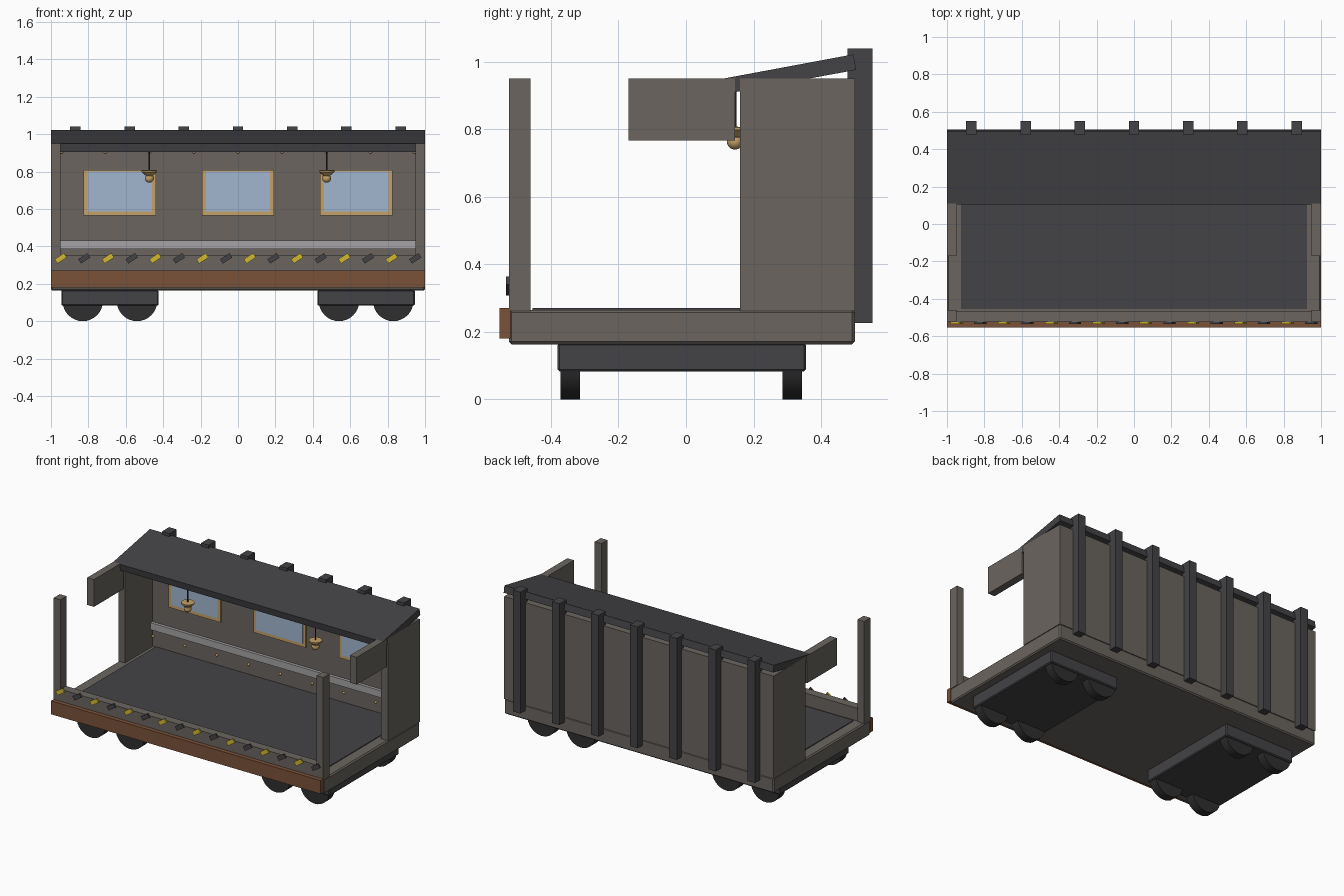
import bpy, bmesh, math
from mathutils import Matrix

if "Cube" in bpy.data.objects:
    bpy.data.objects.remove(bpy.data.objects["Cube"], do_unlink=True)


def material(name, r, g, b):
    m = bpy.data.materials.new(name)
    m.use_nodes = True
    m.diffuse_color = (r, g, b, 1)
    m.node_tree.nodes["Principled BSDF"].inputs["Base Color"].default_value = (r, g, b, 1)
    return m


GREY = material("warm grey", 0.145, 0.13, 0.115)
DARK = material("dark slate", 0.057, 0.055, 0.061)
BROWN = material("brown wood", 0.195, 0.085, 0.04)
GOLD = material("brass", 0.56, 0.36, 0.14)
GLASS = material("pale blue glass", 0.36, 0.47, 0.62)
YELLOW = material("warning yellow", 0.65, 0.49, 0.03)
SILVER = material("light grey", 0.38, 0.37, 0.38)
BLACK = material("near black", 0.028, 0.028, 0.03)


def finish(name, bm, mat, smooth=False):
    mesh = bpy.data.meshes.new(name)
    bmesh.ops.recalc_face_normals(bm, faces=bm.faces[:])
    bm.to_mesh(mesh)
    bm.free()
    mesh.materials.append(mat)
    ob = bpy.data.objects.new(name, mesh)
    bpy.context.collection.objects.link(ob)
    if smooth:
        bpy.ops.object.select_all(action="DESELECT")
        ob.select_set(True)
        bpy.context.view_layer.objects.active = ob
        bpy.ops.object.shade_smooth_by_angle(angle=math.radians(40))
    return ob


def box(name, x, y, z, mat, bevel=0):
    """Box from (min, max) pairs on each axis."""
    bm = bmesh.new()
    spans = (x, y, z)
    centre = [(a + b) / 2 for a, b in spans]
    size = [b - a for a, b in spans]
    bmesh.ops.create_cube(bm, size=1, matrix=Matrix.Translation(centre) @ Matrix.Diagonal((*size, 1)))
    ob = finish(name, bm, mat)
    if bevel:
        mod = ob.modifiers.new("edge bevel", "BEVEL")
        mod.width = bevel
        mod.segments = 1
    return ob


def cylinder(name, centre, radius, depth, mat, axis="Z", sides=32):
    bm = bmesh.new()
    turn = Matrix.Rotation(math.pi / 2, 4, "X") if axis == "Y" else Matrix()
    bmesh.ops.create_cone(bm, cap_ends=True, segments=sides, radius1=radius, radius2=radius,
                          depth=depth, matrix=Matrix.Translation(centre) @ turn)
    return finish(name, bm, mat, True)


def lathe(name, x, y, profile, mat):
    """Spin (radius, z) points about a vertical axis."""
    bm = bmesh.new()
    verts = [bm.verts.new((r, 0, z)) for r, z in profile]
    edges = [bm.edges.new(p) for p in zip(verts, verts[1:])]
    bmesh.ops.spin(bm, geom=verts + edges, cent=(0, 0, 0), axis=(0, 0, 1),
                   angle=math.tau, steps=24)
    bmesh.ops.remove_doubles(bm, verts=bm.verts[:], dist=0.0002)
    bmesh.ops.translate(bm, verts=bm.verts[:], vec=(x, y, 0))
    return finish(name, bm, mat, True)


def sided(side, a, b):
    return tuple(sorted((side * a, side * b)))


# Platform
box("base", (-1, 1), (-0.525, 0.5), (0.163, 0.265), GREY, 0.008)
box("floor", (-0.925, 0.925), (-0.455, 0.455), (0.26, 0.27), DARK)
box("front_beam", (-1, 1), (-0.553, -0.52), (0.18, 0.27), BROWN)
box("front_kerb", (-0.95, 0.95), (-0.525, -0.467), (0.262, 0.35), GREY)

# Walls, posts and brackets
box("back_wall", (-1, 1), (0.45, 0.5), (0.262, 0.95), GREY)
box("wall_rail", (-0.95, 0.95), (0.43, 0.452), (0.385, 0.432), SILVER)
for side, label in ((1, "left"), (-1, "right")):
    across = sided(side, 0.95, 1)
    box(label + "_wall", across, (0.16, 0.452), (0.262, 0.95), GREY)
    box(label + "_front_post", across, (-0.525, -0.46), (0.262, 0.95), GREY)
    box(label + "_bracket", across, (-0.17, 0.145), (0.767, 0.95), GREY)

# Sloping roof
bm = bmesh.new()
section = [(0.104, 0.949), (0.496, 1.022), (0.504, 0.976), (0.112, 0.904)]
face = bm.faces.new([bm.verts.new((-1, y, z)) for y, z in section])
ext = bmesh.ops.extrude_face_region(bm, geom=[face])["geom"]
bmesh.ops.translate(bm, vec=(2, 0, 0), verts=[g for g in ext if isinstance(g, bmesh.types.BMVert)])
finish("roof", bm, DARK)

# Ribs along the back
for i in range(-3, 4):
    x = i * 0.29
    box("back_rib", (x - 0.028, x + 0.028), (0.478, 0.552), (0.226, 1.04), DARK)

# Windows on the inner wall
for x in (-0.632, 0, 0.632):
    box("window_frame", (x - 0.193, x + 0.193), (0.441, 0.45), (0.565, 0.808), GOLD)
    box("window_glass", (x - 0.172, x + 0.172), (0.438, 0.442), (0.587, 0.8), GLASS)

# Rivet rows on the inner wall
for z in (0.335, 0.905):
    for i in range(-4, 5):
        bm = bmesh.new()
        bmesh.ops.create_uvsphere(bm, u_segments=10, v_segments=6, radius=0.009,
                                  matrix=Matrix.Translation((i * 0.236, 0.449, z)))
        finish("wall_rivet", bm, GOLD, True)

# Hanging lamps
ball = [(0.024 * math.sin(a), 0.764 - 0.024 * math.cos(a))
        for a in (math.radians(15 * k) for k in range(9))]
shade = ball + [(0.018, 0.777), (0.026, 0.784), (0.041, 0.798), (0.041, 0.806), (0, 0.808)]
for x in (-0.474, 0.474):
    lathe("lamp", x, 0.145, shade, GOLD)
    cylinder("lamp_cord", (x, 0.145, 0.865), 0.004, 0.12, BLACK, sides=8)

# Slanted warning marks along the kerb
for i in range(16):
    bm = bmesh.new()
    place = Matrix.Translation((-0.948 + i * 0.1264, -0.529, 0.336))
    tilt = Matrix.Rotation(math.radians(-33), 4, "Y")
    bmesh.ops.create_cube(bm, size=1, matrix=place @ tilt @ Matrix.Diagonal((0.06, 0.009, 0.028, 1)))
    finish("warning_mark", bm, DARK if i % 2 else YELLOW)

# Bogies and wheels
for side in (-1, 1):
    box("bogie", sided(side, 0.425, 0.945), (-0.38, 0.355), (0.083, 0.167), DARK, 0.006)
    for x in (0.54, 0.83):
        for y in (-0.343, 0.315):
            cylinder("wheel", (side * x, y, 0.108), 0.108, 0.058, BLACK, "Y")
